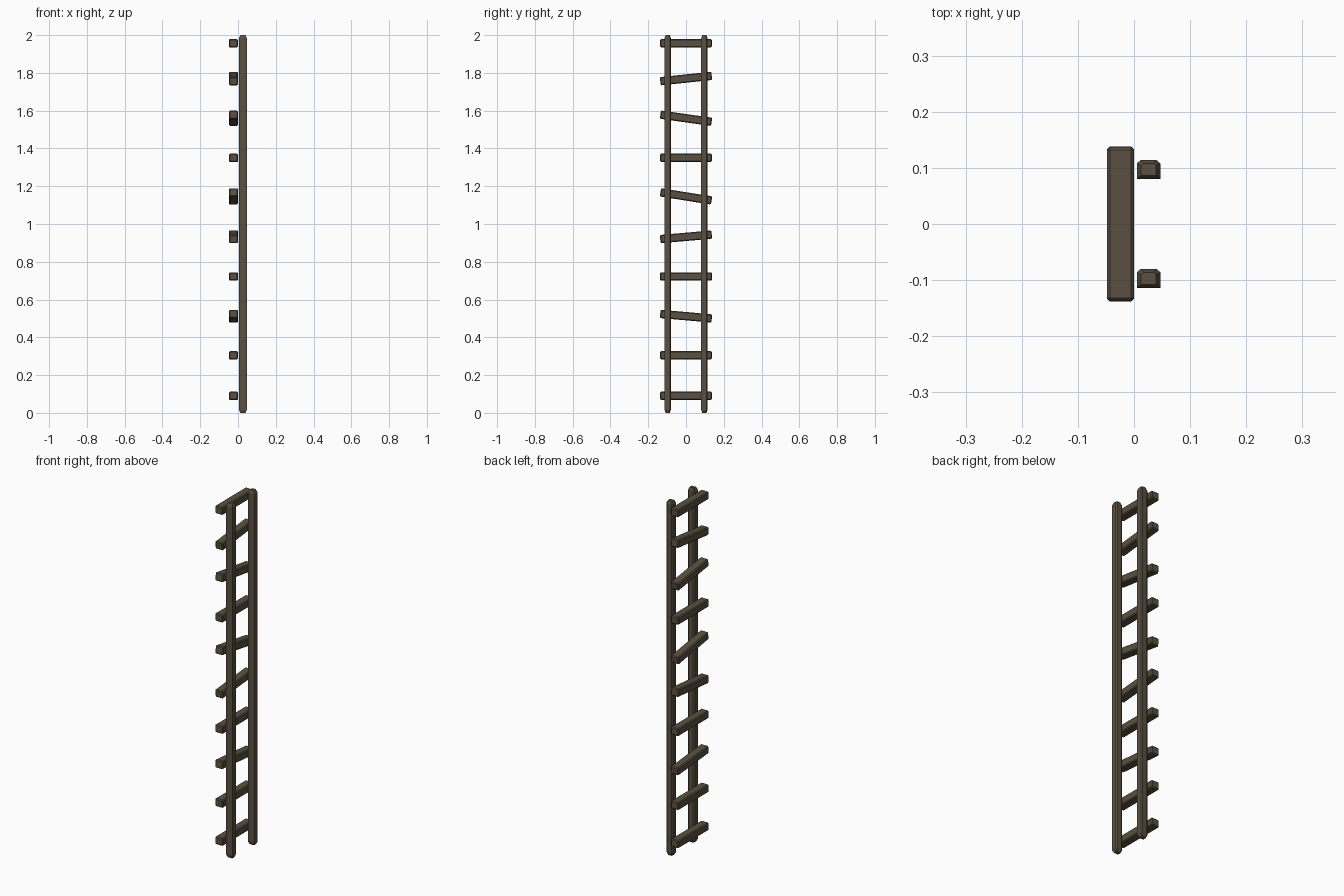
import bpy, bmesh, math
from mathutils import Matrix

if "Cube" in bpy.data.objects:
    bpy.data.objects.remove(bpy.data.objects["Cube"])

wood = bpy.data.materials.new("dark_wood")
wood.diffuse_color = (0.10, 0.08, 0.052, 1)
wood.use_nodes = True
wood.node_tree.nodes["Principled BSDF"].inputs["Base Color"].default_value = wood.diffuse_color


def finish(bm, name):
    bmesh.ops.recalc_face_normals(bm, faces=bm.faces[:])
    mesh = bpy.data.meshes.new(name)
    bm.to_mesh(mesh)
    bm.free()
    mesh.materials.append(wood)
    ob = bpy.data.objects.new(name, mesh)
    bpy.context.collection.objects.link(ob)
    return ob


# Rails: six-sided section, tapered at both ends
SECTION = [(-0.021, -0.017), (0.021, -0.017), (0.021, 0.011),
           (0.014, 0.017), (-0.014, 0.017), (-0.021, 0.011)]


def rail(name, y):
    bm = bmesh.new()
    rings = []
    for z, s in ((0, 0.64), (0.016, 1), (1.984, 1), (2, 0.64)):
        rings.append([bm.verts.new((0.026 + px * s, y + py * s, z))
                      for px, py in SECTION])
    for a, b in zip(rings, rings[1:]):
        for i in range(6):
            j = (i + 1) % 6
            bm.faces.new((a[i], a[j], b[j], b[i]))
    bm.faces.new(rings[0])
    bm.faces.new(rings[-1])
    finish(bm, name)


rail("rail_near", -0.097)
rail("rail_far", 0.097)

# Rungs: chamfered bars across the back of the rails (height, tilt in degrees)
RUNGS = [(0.09, 0), (0.305, 0), (0.512, -5), (0.722, 0), (0.932, 5),
         (1.146, -9), (1.35, 0), (1.56, -8), (1.77, 6), (1.957, 0)]

for n, (z, tilt) in enumerate(RUNGS, 1):
    bm = bmesh.new()
    bmesh.ops.create_cube(bm, size=1, matrix=Matrix.Diagonal((0.048, 0.274, 0.044, 1)))
    bmesh.ops.bevel(bm, geom=bm.edges[:], offset=0.005, segments=1, affect='EDGES')
    ob = finish(bm, f"rung_{n}")
    ob.location = (-0.024, 0, z)
    ob.rotation_euler.x = math.radians(tilt)
